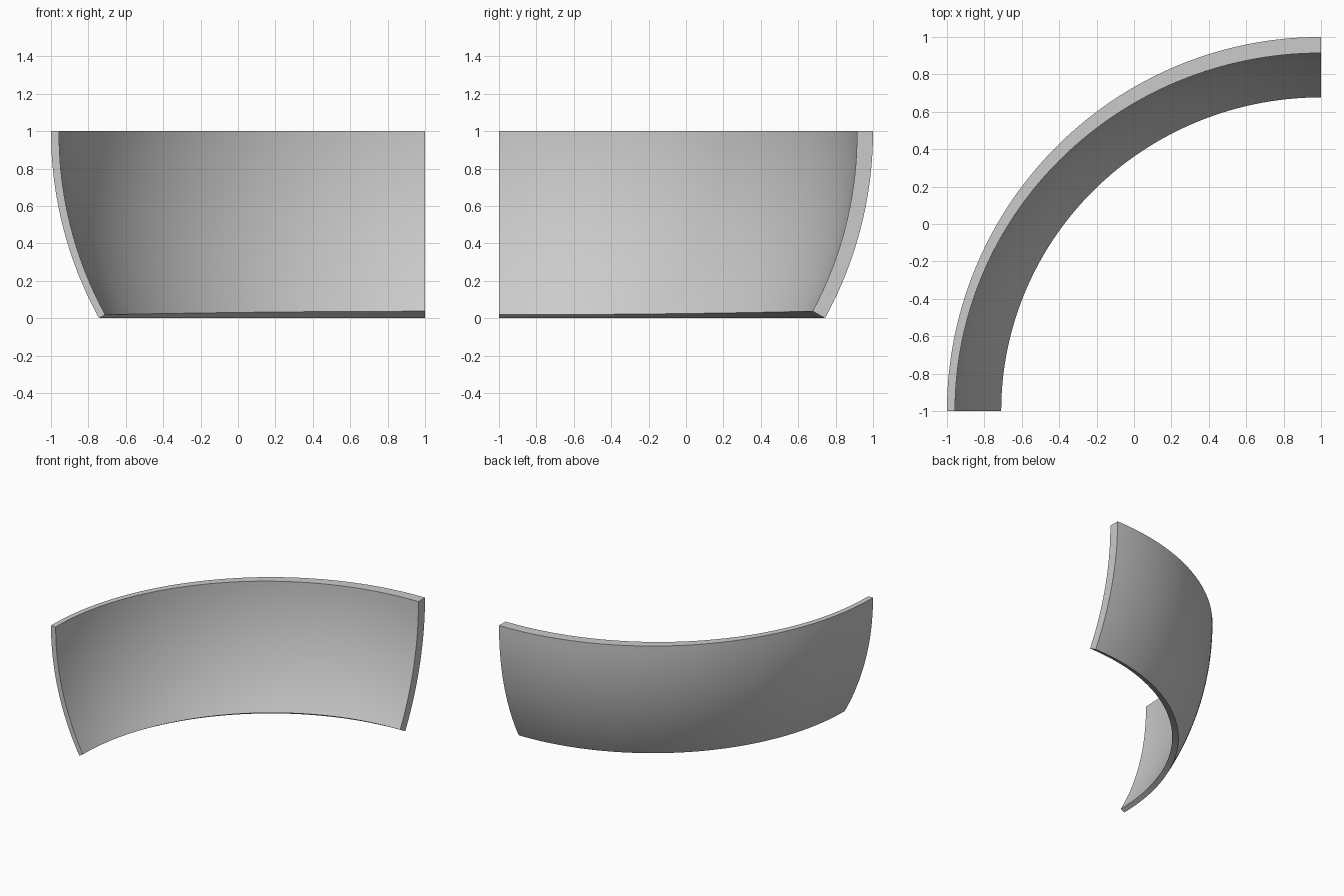
import bpy, bmesh
from math import sin, cos, pi, asin, radians

cube = bpy.data.objects.get("Cube")
if cube:
    bpy.data.objects.remove(cube, do_unlink=True)

RADIUS, HEIGHT_AXIS = 2.0, 2.039      # semi-axes of the curved outer shell
THIN, THICK = 0.043, 0.086            # wall thickness at the two ends
SWEEP_STEPS, DROP_STEPS = 72, 20
DROP = asin(1 / HEIGHT_AXIS)

# Single plain material
grey = bpy.data.materials.new("light grey")
grey.use_nodes = True
colour = (0.6, 0.6, 0.6, 1)
grey.diffuse_color = colour
grey.node_tree.nodes["Principled BSDF"].inputs["Base Color"].default_value = colour


def shell_point(sweep, v, inner):
    """Point on the outer or inner shell; v runs from rim to bottom."""
    wall = (THIN + (THICK - THIN) * sin(sweep) ** 2) * (1 - 0.12 * v) if inner else 0
    r = (RADIUS - wall) * cos(DROP * v)
    z = 1 - (HEIGHT_AXIS - wall) * sin(DROP * v)
    return (1 - r * cos(sweep), -1 + r * sin(sweep), z)


# Closed wall cross-section swept through a quarter turn
section = [(j / DROP_STEPS, False) for j in range(DROP_STEPS + 1)]
section += [(v, True) for v, _ in reversed(section)]

bm = bmesh.new()
rings = []
for i in range(SWEEP_STEPS + 1):
    sweep = pi / 2 * i / SWEEP_STEPS
    rings.append([bm.verts.new(shell_point(sweep, v, inner)) for v, inner in section])

n = len(section)
for a, b in zip(rings, rings[1:]):
    for j in range(n):
        k = (j + 1) % n
        bm.faces.new((a[j], a[k], b[k], b[j]))

# End caps as strips across the wall
for ring in (rings[0], rings[-1]):
    for j in range(DROP_STEPS):
        bm.faces.new((ring[j], ring[j + 1], ring[n - 2 - j], ring[n - 1 - j]))

bmesh.ops.recalc_face_normals(bm, faces=bm.faces)
mesh = bpy.data.meshes.new("curved_wall")
bm.to_mesh(mesh)
bm.free()
mesh.materials.append(grey)

wall = bpy.data.objects.new("curved_wall", mesh)
bpy.context.collection.objects.link(wall)
bpy.ops.object.select_all(action="DESELECT")
wall.select_set(True)
bpy.context.view_layer.objects.active = wall
bpy.ops.object.shade_smooth_by_angle(angle=radians(30))
